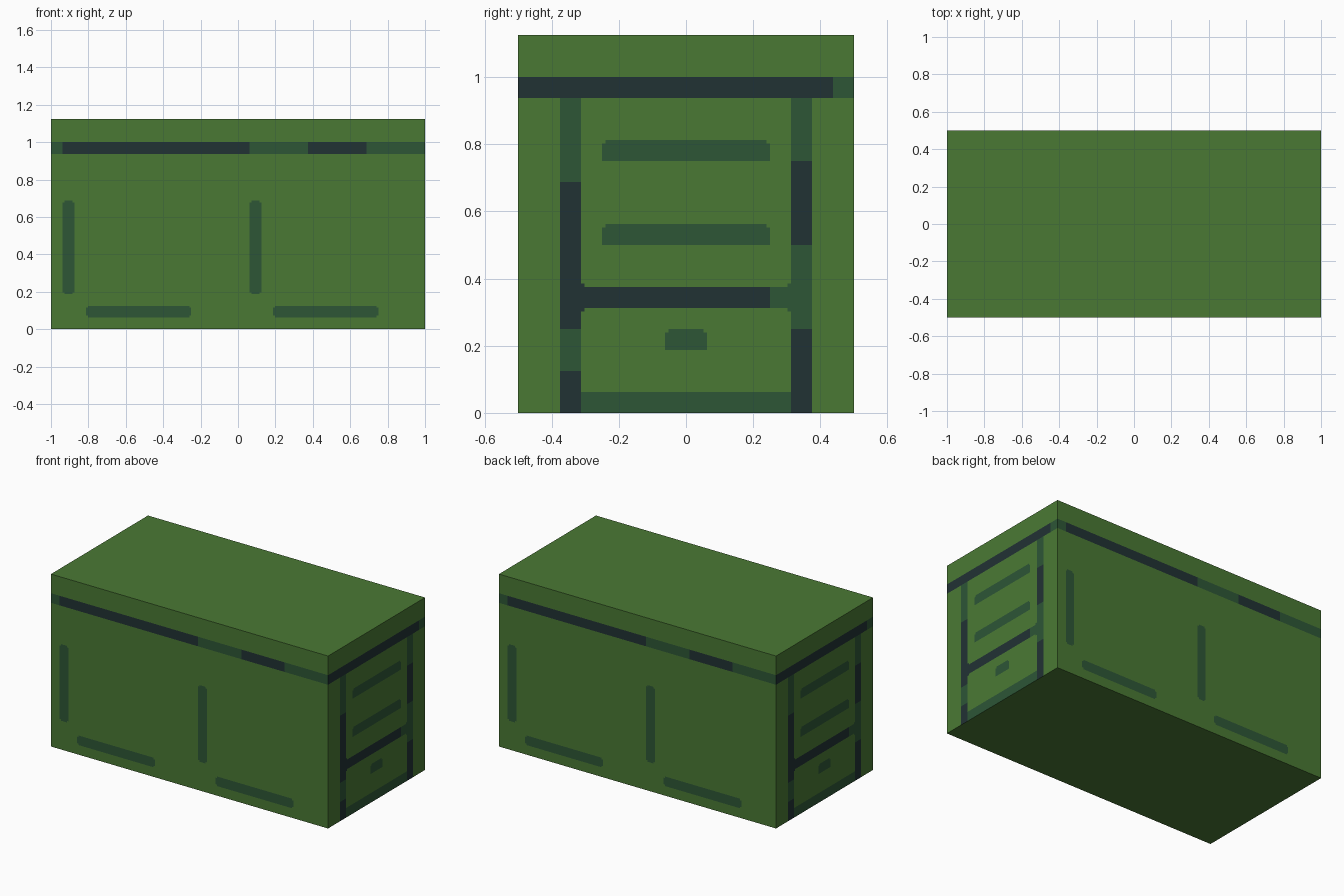
import bpy, bmesh
from mathutils import Vector, Matrix

if "Cube" in bpy.data.objects:
    bpy.data.objects.remove(bpy.data.objects["Cube"])

H = 1.125          # overall height
T = 1 / 16         # width of every painted line
C = 0.01           # size of the nipped line corners
GREEN, MID, DARK = 0, 1, 2


def material(name, srgb):
    m = bpy.data.materials.new(name)
    lin = [((c / 255 + 0.055) / 1.055) ** 2.4 for c in srgb]
    m.diffuse_color = (*lin, 1)
    m.use_nodes = True
    m.node_tree.nodes["Principled BSDF"].inputs["Base Color"].default_value = m.diffuse_color
    return m


def slot(u0, u1, v0, v1, bottom=True):
    """Painted groove with nipped top (and optionally bottom) corners."""
    low = v0 + C if bottom else v0
    return [(u0, u1, low, v1 - C, MID), (u0 + C, u1 - C, v0, v1, MID)]


def strip(cuts, lo, hi, colours, upright=False):
    """Straight line split into coloured lengths."""
    out = []
    for a, b, c in zip(cuts, cuts[1:], colours):
        out.append((lo, hi, a, b, c) if upright else (a, b, lo, hi, c))
    return out


# Long walls: lid line and two L-shaped pairs of grooves
long_wall = strip([-1, -15 * T, T, 6 * T, 11 * T, 1], 15 * T, 1,
                  [MID, DARK, MID, DARK, MID])
for u in (-15 * T, T):
    long_wall += slot(u, u + T, 3 * T, 11 * T)
    long_wall += slot(u + 2 * T, u + 11 * T, T, 2 * T)

# End walls: lid line, two posts, cross bar, bottom line, grooves and handle
end_wall = strip([-0.5, 7 * T, 0.5], 15 * T, 1, [DARK, MID])
end_wall += strip([0, 2 * T, 4 * T, 11 * T, 15 * T], -6 * T, -5 * T,
                  [DARK, MID, DARK, MID], True)
end_wall += strip([0, 4 * T, 8 * T, 12 * T, 15 * T], 5 * T, 6 * T,
                  [DARK, MID, DARK, MID], True)
end_wall += strip([-5 * T, 4 * T, 5 * T], 5 * T, 6 * T, [DARK, MID])
end_wall += [(-5 * T, 5 * T, 0, T, MID)]
for v in (8 * T, 12 * T):
    end_wall += slot(-4 * T, 4 * T, v, v + T, False)
end_wall += slot(-T, T, 3 * T, 4 * T, False)
# small fillets where the cross bar meets the posts
end_wall += [(-5 * T, -5 * T + C, 5 * T - C, 6 * T + C, DARK),
             (5 * T - C, 5 * T, 5 * T - C, 6 * T + C, MID)]

# Body: one box whose walls are cut along the painted lines
bm = bmesh.new()
bmesh.ops.create_cube(bm, size=1, matrix=Matrix.Translation((0, 0, H / 2))
                      @ Matrix.Diagonal((2, 1, H, 1)))
Z = Vector((0, 0, 1))


def wall_faces(normal):
    bm.normal_update()
    return [f for f in bm.faces if f.normal.dot(normal) > 0.9]


def paint_wall(normal, rects):
    axis = Z.cross(normal)
    half = 1 if abs(normal.y) > 0.5 else 0.5
    us = {r[i] for r in rects for i in (0, 1) if abs(r[i]) < half - 1e-4}
    vs = {r[i] for r in rects for i in (2, 3) if r[i] > 1e-4}
    for direction, values in ((axis, us), (Z, vs)):
        for d in sorted(values):
            faces = wall_faces(normal)
            edges = {e for f in faces for e in f.edges}
            verts = {v for f in faces for v in f.verts}
            bmesh.ops.bisect_plane(bm, geom=[*faces, *edges, *verts], dist=1e-5,
                                   plane_co=direction * d, plane_no=direction)
    for f in wall_faces(normal):
        mid = f.calc_center_median()
        u, v = mid.dot(axis), mid.z
        for u0, u1, v0, v1, colour in rects:
            if u0 < u < u1 and v0 < v < v1:
                f.material_index = colour
                break


for side in (-1, 1):
    paint_wall(Vector((0, side, 0)), long_wall)
    paint_wall(Vector((side, 0, 0)), end_wall)

mesh = bpy.data.meshes.new("chest_body")
bm.to_mesh(mesh)
bm.free()
for name, rgb in (("leaf green", (74, 121, 52)), ("deep green", (45, 86, 54)),
                  ("dark teal", (33, 50, 52))):
    mesh.materials.append(material(name, rgb))
bpy.context.collection.objects.link(bpy.data.objects.new("chest_body", mesh))
